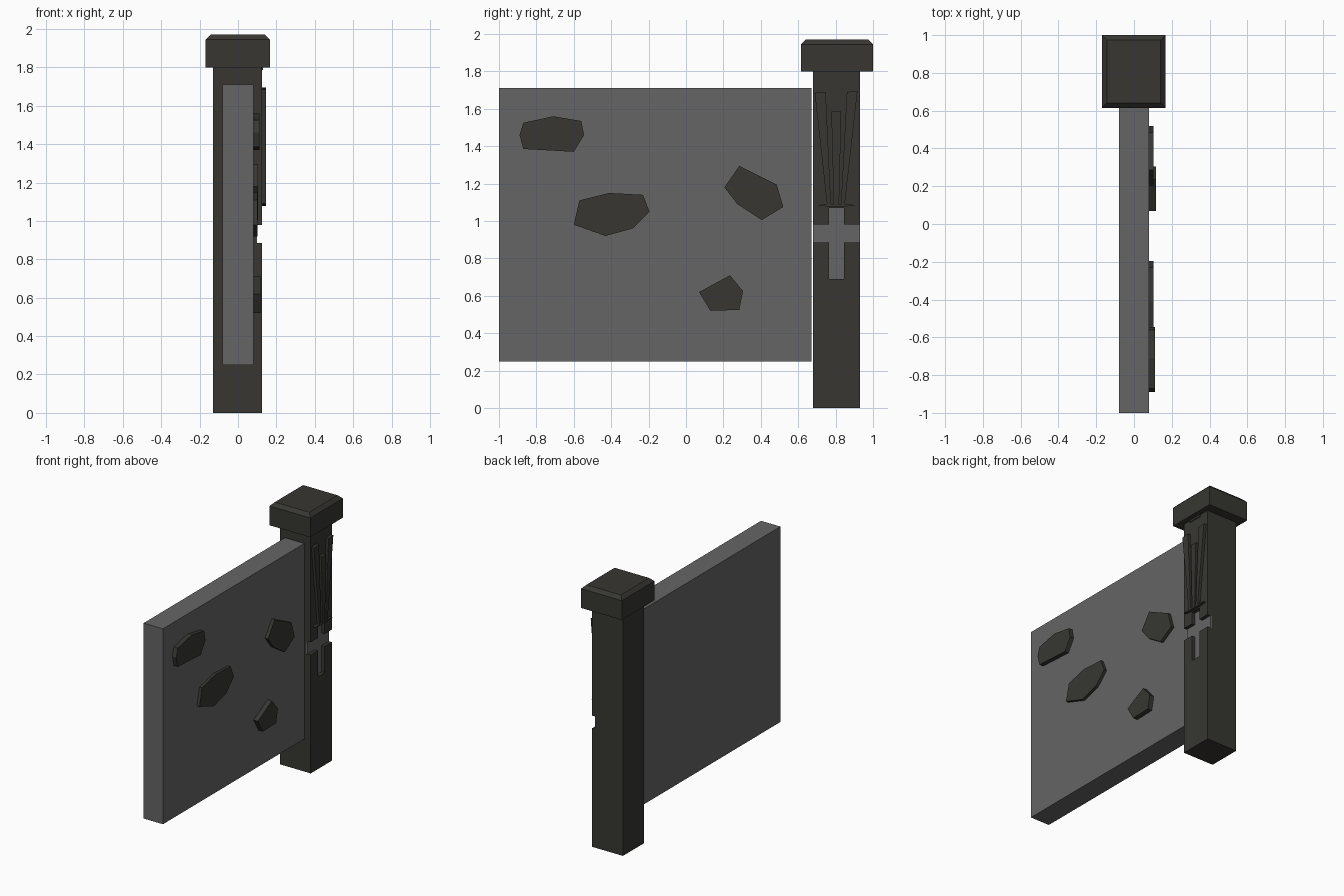
import bpy, bmesh

if "Cube" in bpy.data.objects:
    bpy.data.objects.remove(bpy.data.objects["Cube"])


def material(name, color):
    m = bpy.data.materials.new(name)
    m.diffuse_color = (*color, 1)
    m.use_nodes = True
    m.node_tree.nodes["Principled BSDF"].inputs["Base Color"].default_value = m.diffuse_color
    return m


STONE = material("dark_stone", (0.038, 0.037, 0.032))
PLASTER = material("grey_plaster", (0.13, 0.13, 0.13))


def add_object(name, bm, mat):
    bmesh.ops.recalc_face_normals(bm, faces=bm.faces)
    me = bpy.data.meshes.new(name)
    bm.to_mesh(me)
    bm.free()
    ob = bpy.data.objects.new(name, me)
    bpy.context.collection.objects.link(ob)
    if mat:
        me.materials.append(mat)
    return ob


def slab(name, outline, x0, x1, mat):
    """Extrude a (y, z) outline from x0 to x1."""
    bm = bmesh.new()
    face = bm.faces.new([bm.verts.new((x0, y, z)) for y, z in outline])
    new = bmesh.ops.extrude_face_region(bm, geom=[face])["geom"]
    for v in new:
        if isinstance(v, bmesh.types.BMVert):
            v.co.x = x1
    return add_object(name, bm, mat)


def box(name, x, y, z, mat):
    outline = [(y[0], z[0]), (y[1], z[0]), (y[1], z[1]), (y[0], z[1])]
    return slab(name, outline, x[0], x[1], mat)


def cross_outline(y0, y1):
    return [(0.765, 0.69), (0.845, 0.69), (0.845, 0.885), (y1, 0.885),
            (y1, 0.98), (0.845, 0.98), (0.845, 1.07), (0.765, 1.07),
            (0.765, 0.98), (y0, 0.98), (y0, 0.885), (0.765, 0.885)]


# Wall panel
box("wall_panel", (-0.08, 0.08), (-1, 0.67), (0.25, 1.71), PLASTER)

# Post with a cross-shaped groove and pale inlay
post = box("post", (-0.13, 0.125), (0.68, 0.93), (0, 1.8), STONE)
cutter = slab("groove_cutter", cross_outline(0.6, 1.0), 0.095, 0.2, STONE)
cutter.hide_render = True
cutter.hide_set(True)
cut = post.modifiers.new("groove", "BOOLEAN")
cut.operation = "DIFFERENCE"
cut.solver = "EXACT"
cut.object = cutter
slab("cross_inlay", cross_outline(0.68, 0.93), 0.085, 0.1, PLASTER)

# Post cap with a chamfered top rim
cap = box("post_cap", (-0.17, 0.167), (0.615, 1.0), (1.8, 1.97), STONE)
bm = bmesh.new()
bm.from_mesh(cap.data)
rim = [e for e in bm.edges if all(v.co.z > 1.9 for v in e.verts)]
bmesh.ops.bevel(bm, geom=rim, offset=0.026, segments=1, affect="EDGES")
bm.to_mesh(cap.data)
bm.free()

# Fan of tapered spikes on the post, with thin bands at its ends
spikes = {
    "spike_left": [(0.755, 1.08), (0.775, 1.08), (0.747, 1.69), (0.688, 1.685)],
    "spike_middle": [(0.79, 1.08), (0.818, 1.08), (0.83, 1.585), (0.777, 1.585)],
    "spike_right": [(0.828, 1.08), (0.848, 1.08), (0.917, 1.695), (0.86, 1.69)],
}
for name, outline in spikes.items():
    slab(name, outline, 0.11, 0.146, STONE)
slab("fan_base", [(0.70, 1.085), (0.75, 1.078), (0.86, 1.078), (0.91, 1.085),
                  (0.86, 1.09), (0.75, 1.09)], 0.11, 0.145, STONE)
box("fan_top", (0.11, 0.131), (0.75, 0.855), (1.785, 1.8), STONE)

# Irregular stones showing on the wall
stones = [
    ([(-0.87, 1.525), (-0.71, 1.56), (-0.56, 1.535), (-0.545, 1.46),
      (-0.60, 1.37), (-0.87, 1.385), (-0.89, 1.46)], 0.112),
    ([(-0.57, 1.11), (-0.41, 1.15), (-0.23, 1.14), (-0.195, 1.05),
      (-0.285, 0.96), (-0.43, 0.92), (-0.60, 0.98)], 0.102),
    ([(0.285, 1.295), (0.485, 1.195), (0.52, 1.075), (0.405, 1.005),
      (0.275, 1.09), (0.205, 1.18)], 0.104),
    ([(0.235, 0.71), (0.305, 0.625), (0.285, 0.525), (0.13, 0.52),
      (0.07, 0.62)], 0.116),
]
for i, (outline, x1) in enumerate(stones):
    slab(f"wall_stone_{i + 1}", outline, 0.07, x1, STONE)
